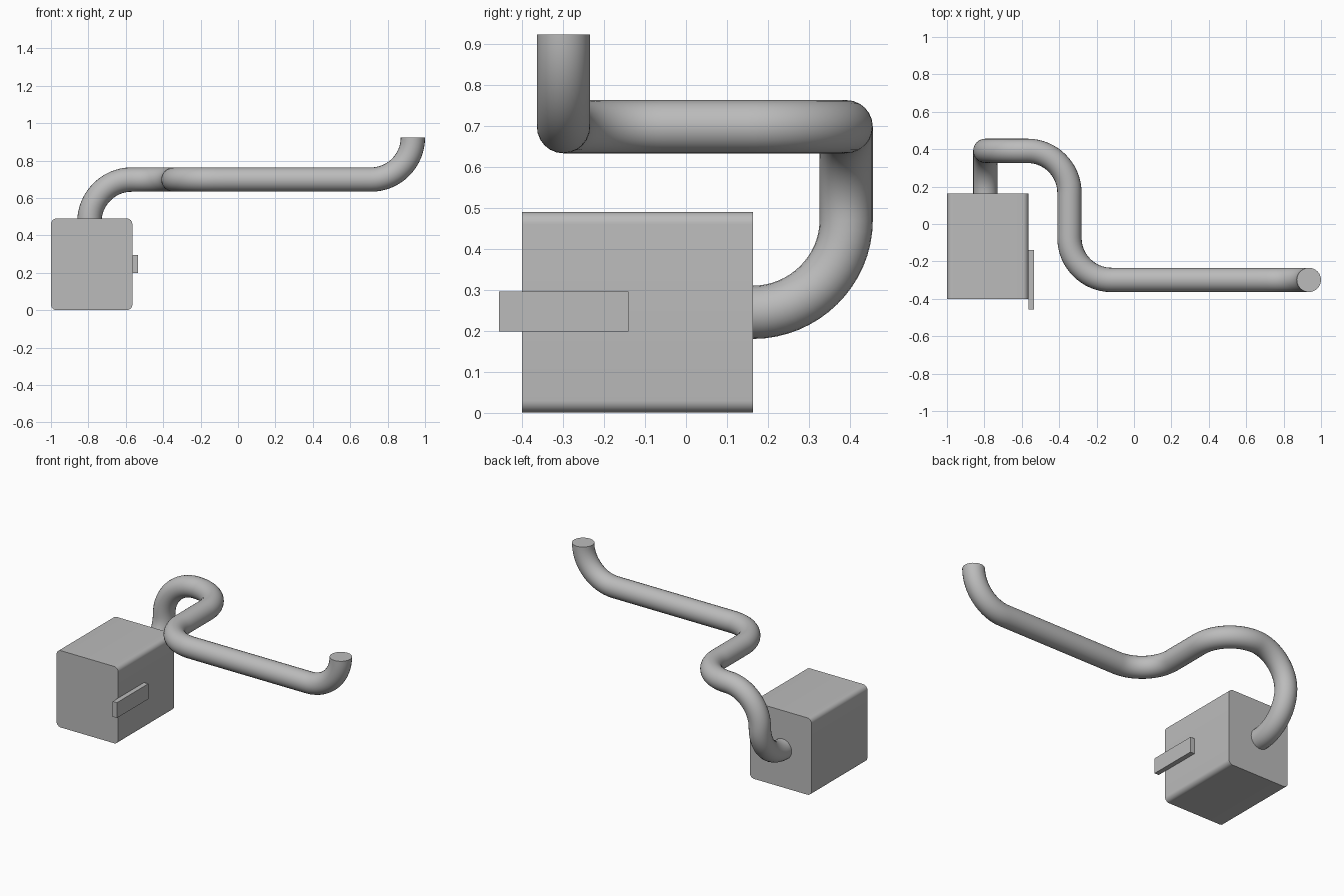
import bpy, bmesh
from mathutils import Vector

if "Cube" in bpy.data.objects:
    bpy.data.objects.remove(bpy.data.objects["Cube"])

GREY = (0.5, 0.5, 0.5, 1)
grey = bpy.data.materials.new("plain grey")
grey.use_nodes = True
grey.diffuse_color = GREY
grey.node_tree.nodes["Principled BSDF"].inputs["Base Color"].default_value = GREY


def add_object(name, mesh):
    obj = bpy.data.objects.new(name, mesh)
    bpy.context.collection.objects.link(obj)
    mesh.materials.clear()
    mesh.materials.append(grey)
    bpy.ops.object.select_all(action="DESELECT")
    obj.select_set(True)
    bpy.context.view_layer.objects.active = obj
    bpy.ops.object.shade_smooth_by_angle(angle=0.6)
    return obj


def add_box(name, low, high, rounding=0):
    """Box between two corners, optionally rounding the edges that run along y."""
    low, high = Vector(low), Vector(high)
    size, middle = high - low, (low + high) / 2
    bm = bmesh.new()
    bmesh.ops.create_cube(bm, size=1)
    for v in bm.verts:
        v.co = Vector(a * b for a, b in zip(v.co, size)) + middle
    if rounding:
        edges = [e for e in bm.edges
                 if abs(e.verts[0].co.y - e.verts[1].co.y) > size.y / 2]
        bmesh.ops.bevel(bm, geom=edges, offset=rounding, segments=8,
                        profile=0.5, affect="EDGES")
    mesh = bpy.data.meshes.new(name)
    bm.to_mesh(mesh)
    bm.free()
    return add_object(name, mesh)


def add_pipe(name, corners, radius, bend):
    """Round pipe through the corners, each turned with a quarter-circle bend."""
    pts = [Vector(c) for c in corners]
    kappa = 0.5523 * bend
    knots = [[pts[0], pts[0], pts[0].lerp(pts[1], 0.01)]]
    for before, corner, after in zip(pts, pts[1:], pts[2:]):
        d_in, d_out = (corner - before).normalized(), (after - corner).normalized()
        start, end = corner - d_in * bend, corner + d_out * bend
        # Bends that touch share one knot
        if (start - knots[-1][1]).length < 0.01:
            knots[-1][2] = knots[-1][1] + d_in * kappa
        else:
            knots[-1][2] = knots[-1][1].lerp(start, 1 / 3)
            knots.append([start.lerp(knots[-1][1], 1 / 3), start, start + d_in * kappa])
        knots.append([end - d_out * kappa, end, end])
    if (pts[-1] - knots[-1][1]).length > 0.01:
        last = knots[-1][1]
        knots[-1][2] = last.lerp(pts[-1], 1 / 3)
        knots.append([pts[-1].lerp(last, 1 / 3), pts[-1], pts[-1]])

    curve = bpy.data.curves.new(name + " path", "CURVE")
    curve.dimensions = "3D"
    curve.bevel_depth = radius
    curve.bevel_resolution = 10
    curve.resolution_u = 16
    curve.use_fill_caps = True
    spline = curve.splines.new("BEZIER")
    spline.bezier_points.add(len(knots) - 1)
    for point, (left, co, right) in zip(spline.bezier_points, knots):
        point.handle_left_type = point.handle_right_type = "FREE"
        point.co, point.handle_left, point.handle_right = co, left, right

    # Turn the swept path into a mesh
    helper = bpy.data.objects.new(name + " path", curve)
    bpy.context.collection.objects.link(helper)
    bpy.context.view_layer.update()
    graph = bpy.context.evaluated_depsgraph_get()
    mesh = bpy.data.meshes.new_from_object(helper.evaluated_get(graph))
    bpy.data.objects.remove(helper)
    return add_object(name, mesh)


# Housing block with rounded long edges
add_box("housing", (-1, -0.4, 0), (-0.565, 0.163, 0.49), rounding=0.03)

# Flat bar on the side of the housing
add_box("side_bar", (-0.565, -0.456, 0.198), (-0.535, -0.14, 0.296))

# Bent pipe from the back of the housing to the upturned end
add_pipe("pipe", [(-0.795, 0.163, 0.245), (-0.795, 0.391, 0.698),
                  (-0.795, 0.391, 0.698)][:1] + [
                  (-0.795, 0.391, 0.245), (-0.795, 0.391, 0.698),
                  (-0.345, 0.391, 0.698), (-0.345, -0.299, 0.698),
                  (0.935, -0.299, 0.698), (0.935, -0.299, 0.923)],
         radius=0.065, bend=0.225)
